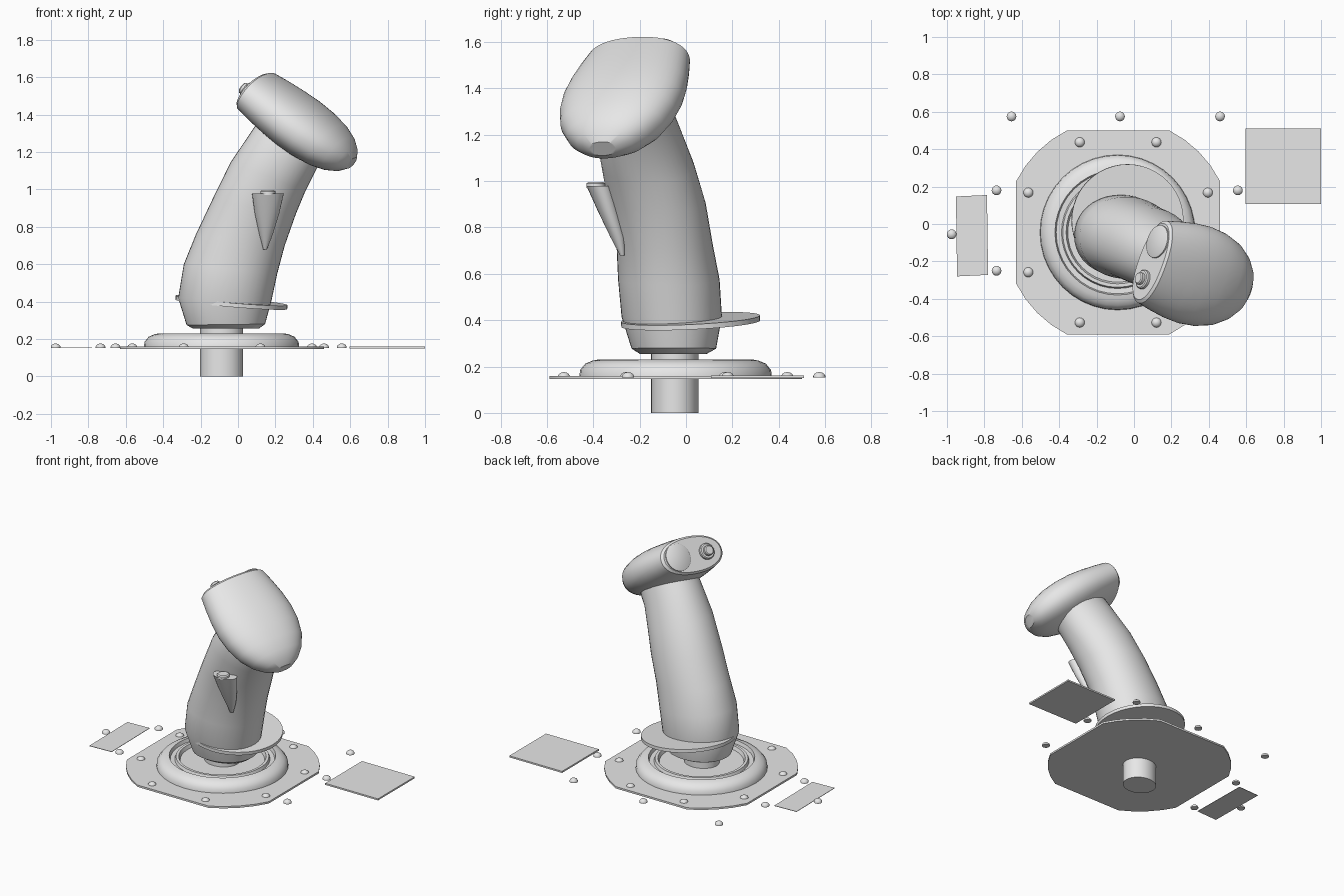
import bpy, bmesh, math
from mathutils import Vector

if "Cube" in bpy.data.objects:
    bpy.data.objects.remove(bpy.data.objects["Cube"])

grey = bpy.data.materials.new("plain_grey")
grey.diffuse_color = (0.8, 0.8, 0.8, 1)
grey.use_nodes = True
grey.node_tree.nodes["Principled BSDF"].inputs["Base Color"].default_value = grey.diffuse_color
CX, CY = -0.085, -0.045          # centre of the base
X, Y, Z = Vector((1, 0, 0)), Vector((0, 1, 0)), Vector((0, 0, 1))


def loft(name, rings, angle=35):
    """Skin a list of equal-length point rings and cap both ends."""
    bm = bmesh.new()
    vs = [[bm.verts.new(p) for p in ring] for ring in rings]
    n = len(vs[0])
    for a, b in zip(vs, vs[1:]):
        for i in range(n):
            j = (i + 1) % n
            bm.faces.new((a[i], a[j], b[j], b[i]))
    bm.faces.new(vs[0][::-1])
    bm.faces.new(vs[-1])
    bmesh.ops.recalc_face_normals(bm, faces=bm.faces)
    me = bpy.data.meshes.new(name)
    bm.to_mesh(me)
    bm.free()
    me.materials.append(grey)
    ob = bpy.data.objects.new(name, me)
    bpy.context.collection.objects.link(ob)
    me.shade_smooth()
    me.set_sharp_from_angle(angle=math.radians(angle))
    return ob


def oval(c, u, v, n=40, power=2.0):
    """Ring of points around c with half-axes u and v; power > 2 squares it."""
    pts = []
    for i in range(n):
        a = 2 * math.pi * i / n
        co, si = math.cos(a), math.sin(a)
        k = (abs(co) ** power + abs(si) ** power) ** (-1 / power)
        pts.append(Vector(c) + u * co * k + v * si * k)
    return pts


def turned(name, c, profile, axis=Z, n=40, angle=35):
    """Turned part: profile is (radius, height) along axis."""
    axis = axis.normalized()
    u = axis.orthogonal().normalized()
    v = axis.cross(u)
    return loft(name, [oval(Vector(c) + axis * h, u * r, v * r, n) for r, h in profile], angle)


# Base plate: square with corners rounded off by a larger circle
half, radius = 0.545, 0.61
start = math.acos(half / radius)
outline = []
for q in range(4):
    for i in range(5):
        a = q * math.pi / 2 + start + (math.pi / 2 - 2 * start) * i / 4
        outline.append(Vector((CX + radius * math.cos(a), CY + radius * math.sin(a), 0)))
loft("base_plate", [[p + Z * h for p in outline] for h in (0.147, 0.16)])

# Stepped boot ring and centre post
turned("boot_ring", (CX - 0.003, CY, 0),
       [(0.415, 0.158), (0.412, 0.185), (0.39, 0.212), (0.36, 0.225), (0.335, 0.23),
        (0.328, 0.207), (0.30, 0.205), (0.293, 0.224), (0.275, 0.224), (0.266, 0.2), (0.05, 0.2)])
loft("centre_post", [oval((CX - 0.003, CY - 0.003, h), X * 0.115, Y * 0.102) for h in (0, 0.30)])

# Grip: left x, left z, right x, right z, front y, back y for each section
sections = [
    (-0.24, 0.255, 0.11, 0.255, -0.20, 0.09),
    (-0.275, 0.275, 0.145, 0.28, -0.235, 0.13),
    (-0.32, 0.42, 0.18, 0.41, -0.278, 0.155),
    (-0.29, 0.60, 0.21, 0.55, -0.293, 0.145),
    (-0.225, 0.76, 0.25, 0.70, -0.30, 0.115),
    (-0.14, 0.94, 0.31, 0.87, -0.335, 0.085),
    (-0.04, 1.144, 0.36, 0.99, -0.365, 0.035),
    (0.09, 1.337, 0.42, 1.11, -0.39, -0.03),
    (0.16, 1.43, 0.48, 1.20, -0.37, -0.07),
]
rings = []
for lx, lz, rx, rz, y0, y1 in sections:
    c = Vector(((lx + rx) / 2, (y0 + y1) / 2, (lz + rz) / 2))
    rings.append(oval(c, Vector((rx - lx, 0, rz - lz)) / 2, Y * (y1 - y0) / 2, power=2.1))
loft("grip", rings)

# Hand rest disc, slightly tilted
turned("hand_rest", (-0.035, 0.02, 0.396), [(0.3, -0.011), (0.3, 0.011)],
       Vector((0.086, -0.047, 1)), n=48)

# Thumb switch housing on the front of the grip
loft("switch_housing", [
    oval((0.145, -0.275, 0.68), X * 0.01, Y * 0.01, 24),
    oval((0.15, -0.295, 0.76), X * 0.036, Y * 0.032, 24),
    oval((0.155, -0.335, 0.87), X * 0.065, Y * 0.045, 24),
    oval((0.16, -0.372, 0.978), X * 0.085, Y * 0.057, 24)])
turned("switch_button", (0.16, -0.39, 0.97), [(0.04, 0), (0.04, 0.02), (0.033, 0.026)], n=20)

# Head: swollen oval body from a flat face down to a small nose
face, nose = Vector((0.09, -0.2, 1.53)), Vector((0.605, -0.36, 1.14))
normal = (face - nose).normalized()
u = Vector((0.348, 0.935, 0.074))
u = (u - normal * u.dot(normal)).normalized()
v = u.cross(normal)
stations = [(0, 0.215, 0.11), (0.02, 0.232, 0.122), (0.15, 0.25, 0.132), (0.3, 0.266, 0.14),
            (0.45, 0.272, 0.145), (0.6, 0.262, 0.142), (0.75, 0.232, 0.13),
            (0.87, 0.182, 0.106), (0.95, 0.125, 0.075), (1, 0.062, 0.036)]
loft("head", [oval(face.lerp(nose, t), u * a, v * b, 48, 2.2) for t, a, b in stations])

# Buttons on the head's flat face
turned("large_button", face + u * 0.112, [(0.09, -0.01), (0.09, 0.008), (0.084, 0.012)], normal)
turned("small_button_collar", face - u * 0.105, [(0.052, -0.01), (0.052, 0.014), (0.046, 0.02)], normal, 24)
turned("small_button", face - u * 0.105, [(0.033, 0), (0.033, 0.036), (0.027, 0.042)], normal, 24)

# Side plates
right = [(0.595, 0.107), (1.0, 0.107), (1.0, 0.51), (0.595, 0.51)]
left = [(-0.946, -0.28), (-0.78, -0.272), (-0.786, 0.155), (-0.952, 0.147)]
for name, pts, z0, z1 in (("right_panel", right, 0.15, 0.161), ("left_panel", left, 0.154, 0.157)):
    loft(name, [[Vector((x, y, h)) for x, y in pts] for h in (z0, z1)])

# Dome screws: eight on the base plate, the rest around it
spots = [(CX + sx * a, CY + sy * b) for a, b in ((0.205, 0.482), (0.48, 0.213))
         for sx in (-1, 1) for sy in (-1, 1)]
spots += [(-0.735, 0.18), (-0.735, -0.25), (-0.975, -0.055), (-0.655, 0.575),
          (-0.075, 0.575), (0.46, 0.575), (0.555, 0.18), (0.555, -0.25)]
for i, (x, y) in enumerate(spots):
    turned(f"screw_{i + 1}", (x, y, 0.152),
           [(0.026, 0), (0.026, 0.008), (0.021, 0.016), (0.012, 0.022), (0.003, 0.024)], n=16, angle=50)
